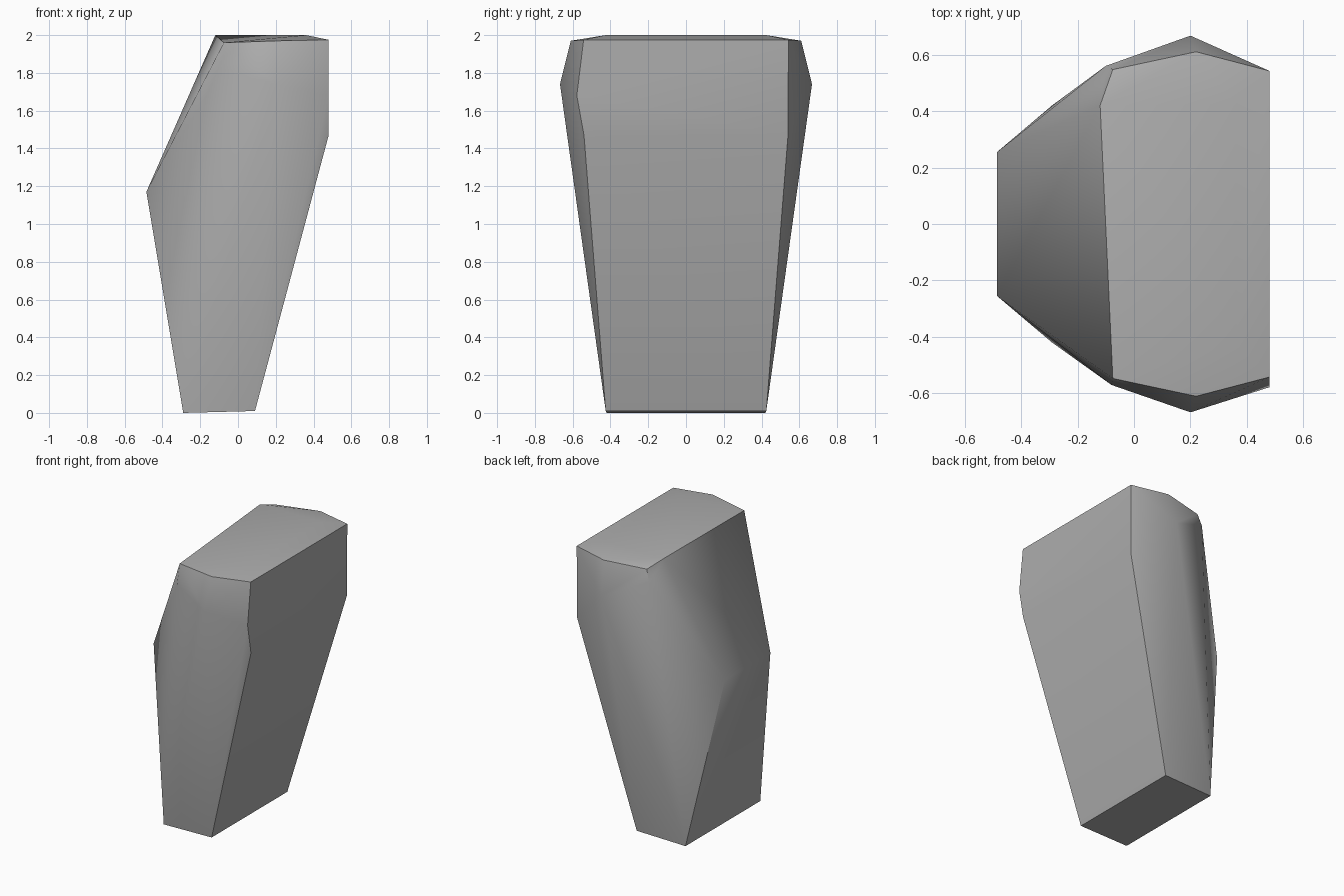
import bpy, bmesh, math

cube = bpy.data.objects.get("Cube")
if cube:
    bpy.data.objects.remove(cube, do_unlink=True)

# One plain grey stone colour
stone = bpy.data.materials.new("stone_grey")
stone.use_nodes = True
grey = (0.42, 0.42, 0.42, 1)
stone.diffuse_color = grey
stone.node_tree.nodes["Principled BSDF"].inputs["Base Color"].default_value = grey

# Corners shared by front and back: x, half depth, z
mirrored = [
    (-0.29, 0.42, 0), (0.09, 0.425, 0.01),       # foot
    (-0.485, 0.255, 1.17),                       # side ridge
    (0.2, 0.667, 1.74), (0.48, 0.54, 1.47),      # widest part
    (-0.075, 0.547, 1.96), (0.22, 0.61, 1.97),   # top rim
    (0.48, 0.542, 1.975), (0.36, 0.425, 2.0),
]
# Corners that differ between the two sides
single = [
    (-0.12, 0.42, 2.0), (-0.1, 0.56, 1.88),
    (-0.08, -0.57, 1.82), (0.48, -0.578, 1.68),
]

# Faceted stone block wrapped around its corners
bm = bmesh.new()
for x, y, z in mirrored:
    for side in (-1, 1):
        bm.verts.new((x, side * y, z))
for p in single:
    bm.verts.new(p)
hull = bmesh.ops.convex_hull(bm, input=bm.verts)
spare = {g for g in hull["geom_interior"] + hull["geom_unused"]
         if isinstance(g, bmesh.types.BMVert)}
bmesh.ops.delete(bm, geom=list(spare), context="VERTS")
bmesh.ops.dissolve_limit(bm, angle_limit=math.radians(1),
                         verts=bm.verts, edges=bm.edges)
bmesh.ops.recalc_face_normals(bm, faces=bm.faces)

mesh = bpy.data.meshes.new("stone_block")
bm.to_mesh(mesh)
bm.free()
mesh.materials.append(stone)
block = bpy.data.objects.new("stone_block", mesh)
bpy.context.collection.objects.link(block)

# Soft facets, crisp main edges
bpy.ops.object.select_all(action="DESELECT")
block.select_set(True)
bpy.context.view_layer.objects.active = block
bpy.ops.object.shade_smooth_by_angle(angle=math.radians(42))
